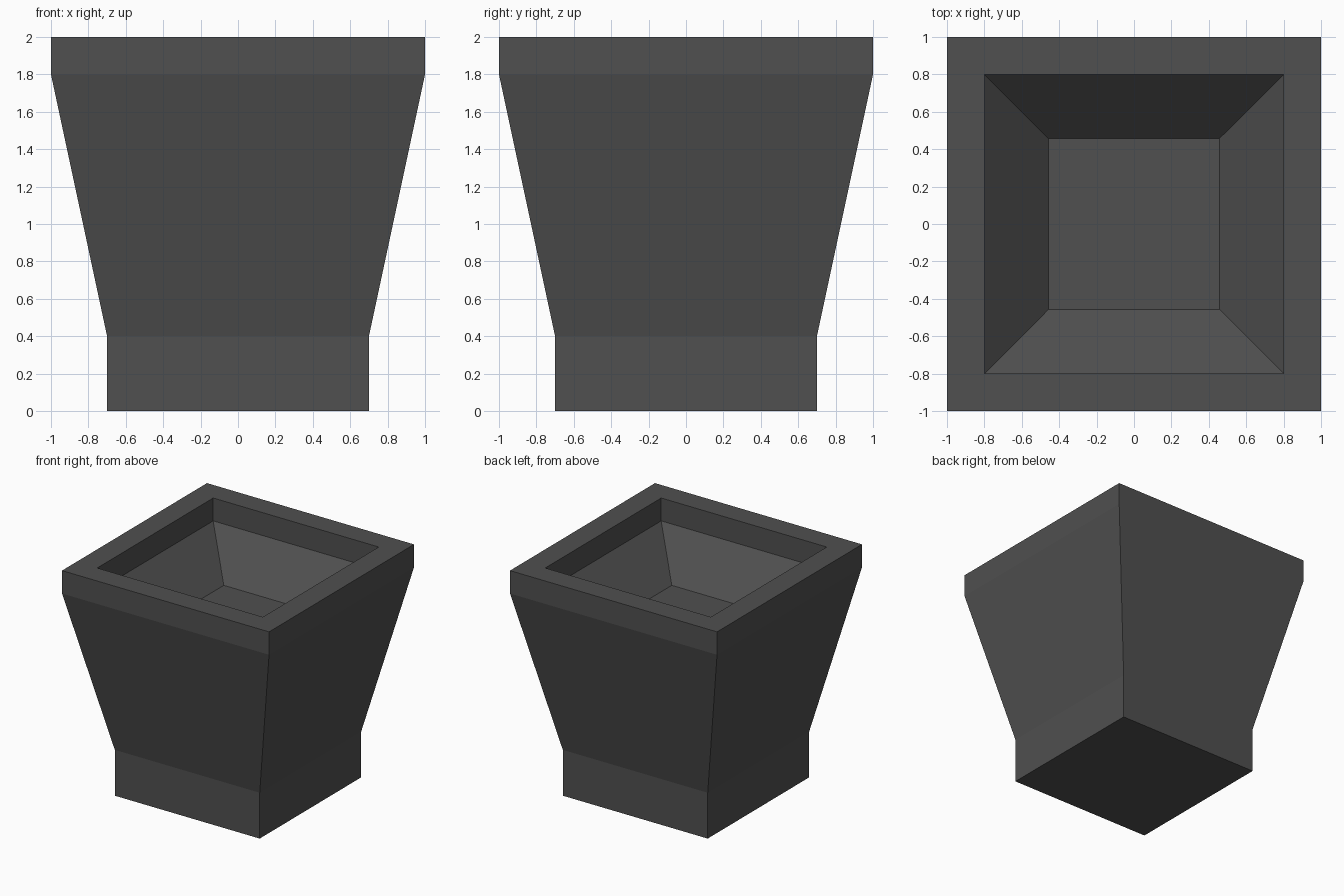
import bpy, bmesh

if "Cube" in bpy.data.objects:
    bpy.data.objects.remove(bpy.data.objects["Cube"])

# Single dark grey material
grey = bpy.data.materials.new("dark_grey")
grey.diffuse_color = (0.08, 0.08, 0.08, 1.0)
grey.use_nodes = True
grey.node_tree.nodes["Principled BSDF"].inputs["Base Color"].default_value = grey.diffuse_color

# Square rings (half width, height): outer wall upward, then rim and basin inward
profile = [(0.7, 0), (0.7, 0.4), (1, 1.8), (1, 2),
           (0.8, 2), (0.8, 1.8), (0.457, 1.46)]

bm = bmesh.new()
rings = [[bm.verts.new((sx * r, sy * r, z))
          for sx, sy in ((-1, -1), (1, -1), (1, 1), (-1, 1))]
         for r, z in profile]
for low, high in zip(rings, rings[1:]):
    for i in range(4):
        j = (i + 1) % 4
        bm.faces.new((low[i], low[j], high[j], high[i]))

# Underside and basin floor
bm.faces.new(rings[0][::-1])
bm.faces.new(rings[-1])
bmesh.ops.recalc_face_normals(bm, faces=bm.faces)

mesh = bpy.data.meshes.new("planter")
bm.to_mesh(mesh)
bm.free()
mesh.materials.append(grey)
planter = bpy.data.objects.new("planter", mesh)
bpy.context.collection.objects.link(planter)
